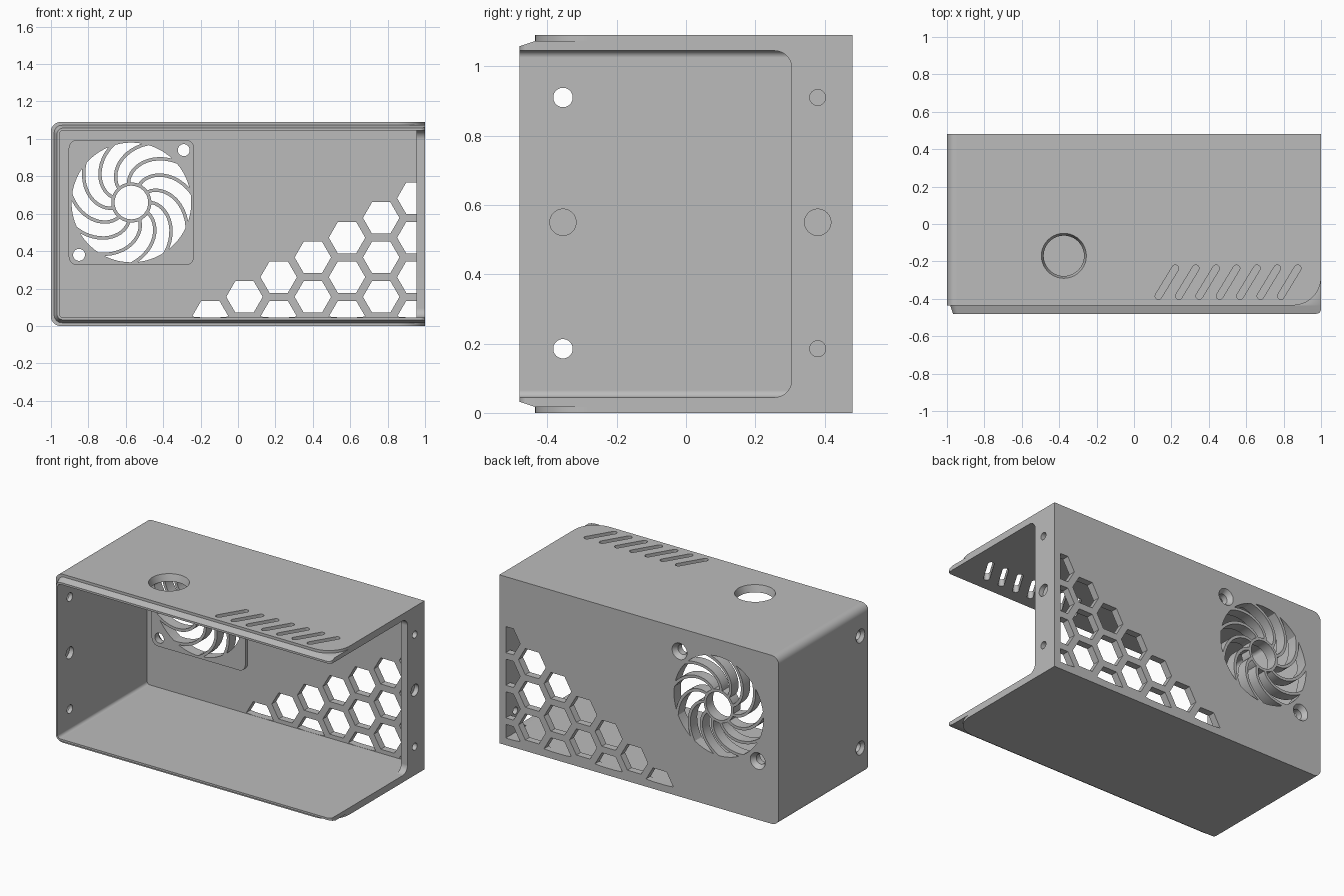
import bpy, bmesh
from math import sin, cos, pi, hypot

if "Cube" in bpy.data.objects:
    bpy.data.objects.remove(bpy.data.objects["Cube"])

H, D, WALL = 1.09, 0.48, 0.045
INNER_BACK = D - WALL
STEP_Y, STEP = -0.435, 0.017


# ---- outline helpers ----
def arc(u, v, r, a0, a1, n=8):
    return [(u + r * cos(a0 + (a1 - a0) * i / n),
             v + r * sin(a0 + (a1 - a0) * i / n)) for i in range(n + 1)]


def circle(u, v, r, n=40):
    return arc(u, v, r, 0, 2 * pi, n)[:-1]


def rounded(u0, v0, u1, v1, radii):
    """Rectangle; radii run low-low, high-low, high-high, low-high."""
    pts = []
    corners = [(u0, v0, 1, 1), (u1, v0, -1, 1), (u1, v1, -1, -1), (u0, v1, 1, -1)]
    for k, (u, v, su, sv) in enumerate(corners):
        r = radii[k]
        if r == 0:
            pts.append((u, v))
        else:
            a = pi + k * pi / 2
            pts += arc(u + su * r, v + sv * r, r, a, a + pi / 2)
    return pts


# ---- solid helpers ----
def place(axis, u, v, w):
    return {"x": (w, u, v), "y": (u, w, v), "z": (u, v, w)}[axis]


def solid(name, axis, *lofts):
    """Each loft is a list of (level, outline) sections along the axis."""
    bm = bmesh.new()
    for sections in lofts:
        rings = [[bm.verts.new(place(axis, u, v, w)) for u, v in pts]
                 for w, pts in sections]
        bm.faces.new(rings[0])
        bm.faces.new(rings[-1])
        n = len(rings[0])
        for a, b in zip(rings, rings[1:]):
            for i in range(n):
                j = (i + 1) % n
                bm.faces.new((a[i], a[j], b[j], b[i]))
    bmesh.ops.recalc_face_normals(bm, faces=bm.faces[:])
    mesh = bpy.data.meshes.new(name)
    bm.to_mesh(mesh)
    bm.free()
    obj = bpy.data.objects.new(name, mesh)
    bpy.context.collection.objects.link(obj)
    return obj


def prism(pts, lo, hi):
    return [(lo, pts), (hi, pts)]


def combine(target, tool, operation="DIFFERENCE"):
    mod = target.modifiers.new("combine", "BOOLEAN")
    mod.operation = operation
    mod.solver = "EXACT"
    mod.object = tool
    bpy.context.view_layer.objects.active = target
    bpy.ops.object.modifier_apply(modifier=mod.name)
    bpy.data.objects.remove(tool)


# ---- outer block with a thinner tapered lip around the front ----
def shell_outline(inset, right):
    r = 0.05 - inset / 2
    return rounded(-1 + inset, inset, right, H - inset, (r, 0, 0, r))


case = solid("case_shell", "y", prism(shell_outline(0, 1), STEP_Y, D))
lip = solid("front_lip", "y", [(-D, shell_outline(0.032, 0.999)),
                               (STEP_Y, shell_outline(STEP, 0.999)),
                               (-0.2, shell_outline(STEP, 0.999))])
combine(case, lip, "UNION")

# step sweeps back around the open corner, above and below
sweep = arc(0.85, -0.285, 0.15, -pi / 2, 0, 16) + [(1.1, -0.285), (1.1, -0.6), (0.85, -0.6)]
combine(case, solid("step_cut", "z", prism(sweep, H - STEP, H + 0.1),
                    prism(sweep, -0.1, STEP)))

# small rounding on the open front corners
nib = arc(0.975, -0.455, 0.025, -pi / 2, 0) + [(1.1, -0.455), (1.1, -0.6), (0.975, -0.6)]
combine(case, solid("corner_cut", "z", prism(nib, -0.1, H + 0.1)))

# ---- interior, then the open end that leaves a flange at the back ----
cavity = rounded(-1 + WALL, WALL, 1 - WALL, H - WALL, (0.02, 0, 0, 0.02))
combine(case, solid("cavity_cut", "y", prism(cavity, -0.7, INNER_BACK)))
opening = rounded(-0.7, WALL, 0.305, H - WALL, (0, 0.05, 0.05, 0))
combine(case, solid("opening_cut", "x", prism(opening, 0.9, 1.1)))

# ---- fan pad on the inside of the back wall ----
FX, FZ, FR, HUB = -0.57, 0.66, 0.32, 0.107
pad = rounded(FX - 0.335, FZ - 0.335, FX + 0.335, FZ + 0.335, (0.045,) * 4)
combine(case, solid("fan_pad", "y", prism(pad, INNER_BACK - 0.025, INNER_BACK + 0.01)),
        "UNION")

# ---- swirl grille: gaps between curved ribs ----
RIBS, SWIRL, RIB_WIDTH, POWER = 11, 0.95, 0.018, 1.3


def rib_edge(start, side):
    edge = []
    for i in range(13):
        t = i / 12
        r = HUB + (FR - HUB) * t
        slope = SWIRL * POWER * t ** (POWER - 1) / (FR - HUB)
        half = RIB_WIDTH / 2 * hypot(1, r * slope) / r
        edge.append((r, start - SWIRL * t ** POWER + side * half))
    return edge


gaps = []
for k in range(RIBS):
    first = rib_edge(2 * pi * k / RIBS, 1)
    last = rib_edge(2 * pi * (k + 1) / RIBS, -1)
    a0, a1 = first[-1][1], last[-1][1]
    rim = [(FR, a0 + (a1 - a0) * i / 6) for i in range(1, 6)]
    b0, b1 = first[0][1], last[0][1]
    hub = [(HUB, b1 + (b0 - b1) * i / 4) for i in range(1, 4)]
    polar = first + rim + last[::-1] + hub
    gaps.append(prism([(FX + r * cos(a), FZ + r * sin(a)) for r, a in polar], 0.3, 0.6))
gaps.append(prism(circle(FX, FZ, 0.09), 0.3, 0.6))
combine(case, solid("grille_cut", "y", *gaps))

# countersunk fan screws on one diagonal
screws = []
for s in (-1, 1):
    x, z = FX + s * 0.28, FZ + s * 0.28
    screws.append([(0.3, circle(x, z, 0.032)), (0.45, circle(x, z, 0.032)),
                   (0.485, circle(x, z, 0.057))])
combine(case, solid("screw_cut", "y", *screws))

# ---- honeycomb vents rising towards the open end ----
PITCH, HEX = 0.211, 0.0975
vents = []
for col in range(7):
    x = -0.148 + col * PITCH * 0.866
    z = 0.05 + col * PITCH / 2
    while z > 0.04:
        pts = [(min(u, 0.954), max(v, 0.046)) for u, v in circle(x, z, HEX, 6)]
        vents.append(prism(pts, 0.4, 0.6))
        z -= PITCH
combine(case, solid("honeycomb_cut", "y", *vents))

# ---- side wall and flange holes; the middle ones are blind pockets ----
holes = []
for z in (0.185, 0.91):
    side = circle(-0.355, z, 0.028)
    holes.append([(-1.002, circle(-0.355, z, 0.046)), (-0.98, side), (-0.9, side)])
    holes.append(prism(circle(0.38, z, 0.023), 0.9, 1.1))
holes.append(prism(circle(-0.355, 0.55, 0.038), -0.985, -0.9))
holes.append(prism(circle(0.38, 0.55, 0.038), 0.97, 1.1))
combine(case, solid("side_hole_cut", "x", *holes))

# ---- top: tapered round port and slanted slots ----
port = [(1.0, circle(-0.375, -0.17, 0.108)), (1.05, circle(-0.375, -0.17, 0.108)),
        (H + 0.002, circle(-0.375, -0.17, 0.121))]
slots = []
dx, dy, tilt = 0.045, 0.074, 1.02
for i in range(7):
    x, y = 0.176 + i * 0.109, -0.311
    pts = arc(x + dx, y + dy, 0.018, tilt - pi / 2, tilt + pi / 2)
    pts += arc(x - dx, y - dy, 0.018, tilt + pi / 2, tilt + 3 * pi / 2)
    slots.append(prism(pts, 1.0, 1.2))
combine(case, solid("top_cut", "z", port, *slots))

# ---- colour and shading ----
grey = bpy.data.materials.new("plain_grey")
grey.use_nodes = True
colour = (0.5, 0.5, 0.5, 1)
grey.diffuse_color = colour
grey.node_tree.nodes["Principled BSDF"].inputs["Base Color"].default_value = colour
case.data.materials.clear()
case.data.materials.append(grey)
for poly in case.data.polygons:
    poly.material_index = 0

bpy.ops.object.select_all(action="DESELECT")
case.select_set(True)
bpy.context.view_layer.objects.active = case
bpy.ops.object.shade_smooth_by_angle(angle=pi / 7)
weighted = case.modifiers.new("even_normals", "WEIGHTED_NORMAL")
weighted.keep_sharp = True
